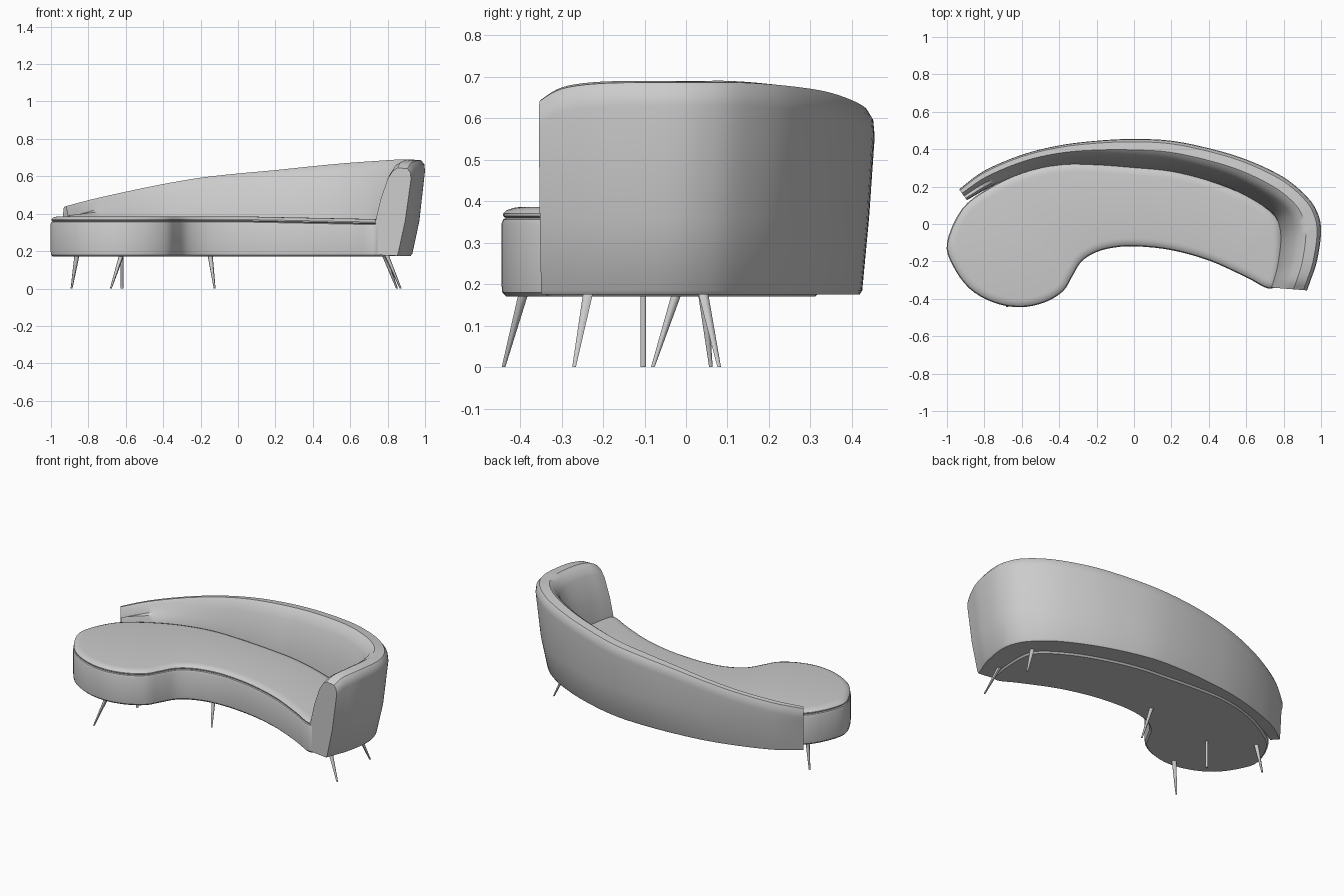
import bpy, bmesh
from mathutils import Vector

if "Cube" in bpy.data.objects:
    bpy.data.objects.remove(bpy.data.objects["Cube"])


def spline(points, steps, closed=False):
    """Catmull-Rom interpolation of points of any dimension."""
    pts = [Vector(p) for p in points]
    n = len(pts)
    get = (lambda i: pts[i % n]) if closed else (lambda i: pts[max(0, min(n - 1, i))])
    out = []
    for i in range(n if closed else n - 1):
        a, b, c, d = (get(i + k) for k in (-1, 0, 1, 2))
        for s in range(steps):
            t = s / steps
            out.append(0.5 * (2 * b + (c - a) * t + (2 * a - 5 * b + 4 * c - d) * t ** 2
                              + (3 * b - a - 3 * c + d) * t ** 3))
    if not closed:
        out.append(pts[-1])
    return out


def loft(name, rings, angle=0.6):
    """Skin closed rings of points, cap both ends and smooth."""
    bm = bmesh.new()
    rows = [[bm.verts.new(p) for p in ring] for ring in rings]
    for r0, r1 in zip(rows, rows[1:]):
        n = len(r0)
        for i in range(n):
            bm.faces.new((r0[i], r0[(i + 1) % n], r1[(i + 1) % n], r1[i]))
    caps = [bm.faces.new(rows[0]), bm.faces.new(rows[-1])]
    bmesh.ops.triangulate(bm, faces=caps)
    bmesh.ops.recalc_face_normals(bm, faces=bm.faces)
    mesh = bpy.data.meshes.new(name)
    bm.to_mesh(mesh)
    bm.free()
    obj = bpy.data.objects.new(name, mesh)
    bpy.context.collection.objects.link(obj)
    bpy.ops.object.select_all(action='DESELECT')
    bpy.context.view_layer.objects.active = obj
    obj.select_set(True)
    bpy.ops.object.shade_smooth_by_angle(angle=angle)
    return obj


# Kidney-shaped seat: outline, then (inset, height) profile
outline = spline([
    (-1, -.1), (-.97, -.22), (-.88, -.345), (-.75, -.42), (-.61, -.445), (-.48, -.42),
    (-.38, -.36), (-.33, -.28), (-.28, -.2), (-.2, -.15), (-.1, -.125), (.02, -.12),
    (.2, -.14), (.4, -.195), (.6, -.285), (.72, -.345), (.77, -.3), (.79, -.1),
    (.76, .04), (.6, .155), (.4, .235), (.2, .285), (0, .305), (-.2, .32), (-.4, .32),
    (-.6, .275), (-.78, .19), (-.92, .08)], 4, True)
count = len(outline)
inward = []
for i in range(count):
    t = (outline[(i + 1) % count] - outline[i - 1]).normalized()
    inward.append(Vector((-t.y, t.x)))


def seat_ring(inset, z):
    ring = []
    for p, n in zip(outline, inward):
        q = p + n * inset
        dip = 0.02 * max(0, q.x) if z > .3 else 0
        ring.append((q.x, q.y, z - dip))
    return ring


loft("seat_base", [seat_ring(*s) for s in (
    (.012, .17), (.002, .18), (0, .2), (0, .345), (.004, .356), (.012, .36))])
loft("seat_cushion", [seat_ring(*s) for s in (
    (.012, .358), (.004, .364), (.004, .37), (.012, .378), (.03, .384), (.045, .386))])

# Curved backrest and arm: outer x, y, inner x, y, top height, outward lean
stations = spline([
    (-.935, .185, -.895, .13, .44, .015), (-.8, .285, -.77, .2, .475, .02),
    (-.6, .37, -.57, .28, .52, .03), (-.4, .42, -.38, .315, .56, .03),
    (-.2, .445, -.19, .315, .593, .03), (0, .455, 0, .3, .615, .03),
    (.2, .445, .17, .285, .632, .03), (.4, .405, .35, .245, .652, .035),
    (.6, .345, .52, .19, .67, .045), (.8, .25, .67, .11, .683, .055),
    (.93, .14, .75, .05, .69, .065), (.985, .05, .78, -.02, .69, .07),
    (1, -.05, .785, -.1, .69, .07), (.978, -.2, .768, -.22, .688, .07),
    (.945, -.3, .748, -.295, .675, .07), (.925, -.355, .735, -.34, .645, .07)], 5)


def back_ring(s):
    outer, inner = Vector(s[0:2]), Vector(s[2:4])
    h, lean = s[4], s[5] / (inner - outer).length
    section = [(lean + .04, .175), (lean, .185), (lean * .45, .36), (0, h - .06),
               (.02, h - .025), (.1, h - .004), (.38, h), (.52, h - .018),
               (.66, h - .06), (.86, .36 + .4 * (h - .36)), (1, .36), (1.05, .18)]
    return [(*(outer.lerp(inner, f)), z) for f, z in section]


loft("curved_backrest", [back_ring(s) for s in stations])

# Slim splayed legs: top x, y, foot x, y
legs = {
    "front_left_leg": (-.62, -.39, -.68, -.44),
    "front_right_leg": (.79, -.235, .87, -.27),
    "left_support_leg": (-.62, -.103, -.62, -.103),
    "front_middle_leg": (-.15, -.02, -.125, -.08),
    "back_left_leg": (-.86, .04, -.89, .06),
    "back_right_leg": (.78, .04, .85, .08)}
for name, (x, y, fx, fy) in legs.items():
    corners = [(1, 0), (.5, .87), (-.5, .87), (-1, 0), (-.5, -.87), (.5, -.87)]
    r1 = .005 if (x, y) != (fx, fy) else .008
    r0 = .014 if (x, y) != (fx, fy) else .008
    loft(name, [[(x + a * r0, y + b * r0, .185) for a, b in corners],
                [(fx + a * r1, fy + b * r1, 0) for a, b in corners]], 1.1)
